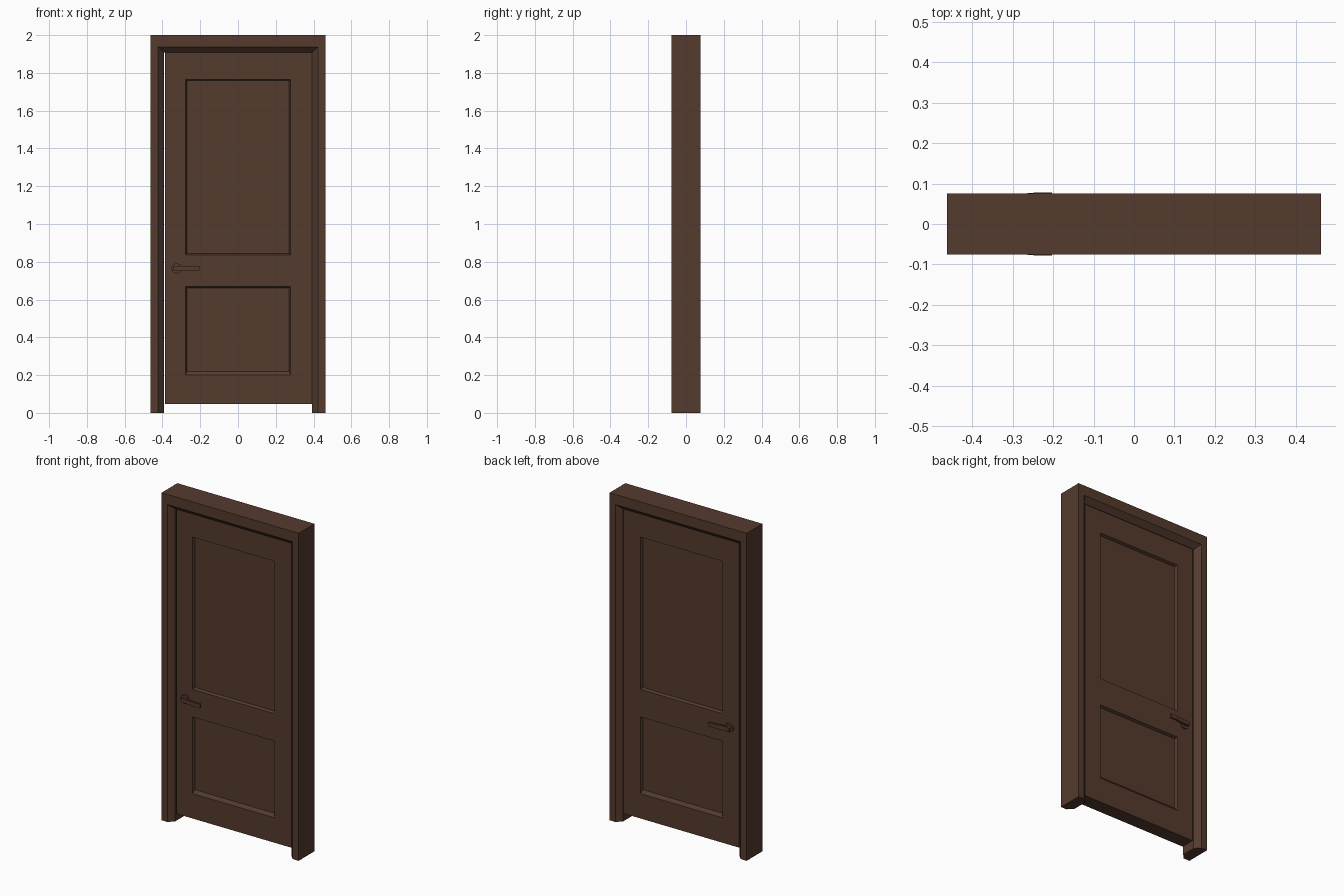
import bpy, bmesh, math
from mathutils import Matrix, Vector

if "Cube" in bpy.data.objects:
    bpy.data.objects.remove(bpy.data.objects["Cube"])

wood = bpy.data.materials.new("dark_brown_wood")
wood.diffuse_color = (0.090, 0.043, 0.027, 1)
wood.use_nodes = True
wood.node_tree.nodes["Principled BSDF"].inputs["Base Color"].default_value = wood.diffuse_color


def finish(bm, name):
    bmesh.ops.recalc_face_normals(bm, faces=bm.faces[:])
    me = bpy.data.meshes.new(name)
    bm.to_mesh(me)
    bm.free()
    me.materials.append(wood)
    ob = bpy.data.objects.new(name, me)
    bpy.context.collection.objects.link(ob)
    return ob


def loft(bm, rings):
    # skin between equal closed rings and cap both ends
    vs = [[bm.verts.new(p) for p in r] for r in rings]
    n = len(vs[0])
    for a, b in zip(vs, vs[1:]):
        for i in range(n):
            j = (i + 1) % n
            bm.faces.new((a[i], a[j], b[j], b[i]))
    bm.faces.new(vs[0])
    bm.faces.new(vs[-1])


# door frame: chamfered profile (jamb inset, head inset, y) swept up, over and down
W, D, DI = 0.463, 0.076, 0.045
profile = [(0, 0, -D), (0.040, 0.062, -D), (0.070, 0.092, -DI),
           (0.070, 0.092, DI), (0.040, 0.062, D), (0, 0, D)]
rings = []
for side, top in ((-1, 0), (-1, 1), (1, 1), (1, 0)):
    rings.append([(side * (W - ox), y, (2 - oz) * top) for ox, oz, y in profile])
bm = bmesh.new()
loft(bm, rings)
finish(bm, "door_frame")

# door leaf: gridded slab with two recessed panels on each side
xs = [-0.387, -0.278, 0.278, 0.392]
zs = [0.048, 0.20, 0.668, 0.836, 1.766, 1.907]
T = 0.043
bm = bmesh.new()
grid = {(i, k, s): bm.verts.new((x, s * T, z))
        for i, x in enumerate(xs) for k, z in enumerate(zs) for s in (-1, 1)}
panels = []
for s in (-1, 1):
    for i in range(len(xs) - 1):
        for k in range(len(zs) - 1):
            f = bm.faces.new([grid[c] for c in ((i, k, s), (i + 1, k, s),
                                                (i + 1, k + 1, s), (i, k + 1, s))])
            if i == 1 and k in (1, 3):
                panels.append(f)
bmesh.ops.bridge_loops(bm, edges=[e for e in bm.edges if e.is_boundary])
bmesh.ops.recalc_face_normals(bm, faces=bm.faces[:])
for f in panels:
    bmesh.ops.inset_individual(bm, faces=[f], thickness=0.010, depth=-0.016)
    for v in f.verts:
        if v.co.z < 0.3:  # wider sill under the lower panel
            v.co.z += 0.012
finish(bm, "door_leaf")

# lever handles, one per side
for s, tag in ((-1, "front"), (1, "back")):
    rot = Matrix.Rotation(math.pi / 2, 4, 'X')
    for name, r, y0, y1 in (("rose", 0.028, 0.042, 0.052), ("neck", 0.013, 0.050, 0.072)):
        bm = bmesh.new()
        bmesh.ops.create_cone(bm, cap_ends=True, segments=8, radius1=r, radius2=r, depth=y1 - y0,
                              matrix=Matrix.Translation((-0.325, s * (y0 + y1) / 2, 0.765)) @ rot)
        finish(bm, tag + "_handle_" + name)
    # lever bar, bent slightly outward at the grip
    bm = bmesh.new()
    loft(bm, [[(x, s * (y + a * 0.006), 0.765 + b * h) for a, b in ((-1, -1), (1, -1), (1, 1), (-1, 1))]
              for x, y, h in ((-0.342, 0.064, 0.010), (-0.31, 0.066, 0.013),
                              (-0.24, 0.072, 0.012), (-0.203, 0.072, 0.012))])
    finish(bm, tag + "_handle_lever")
